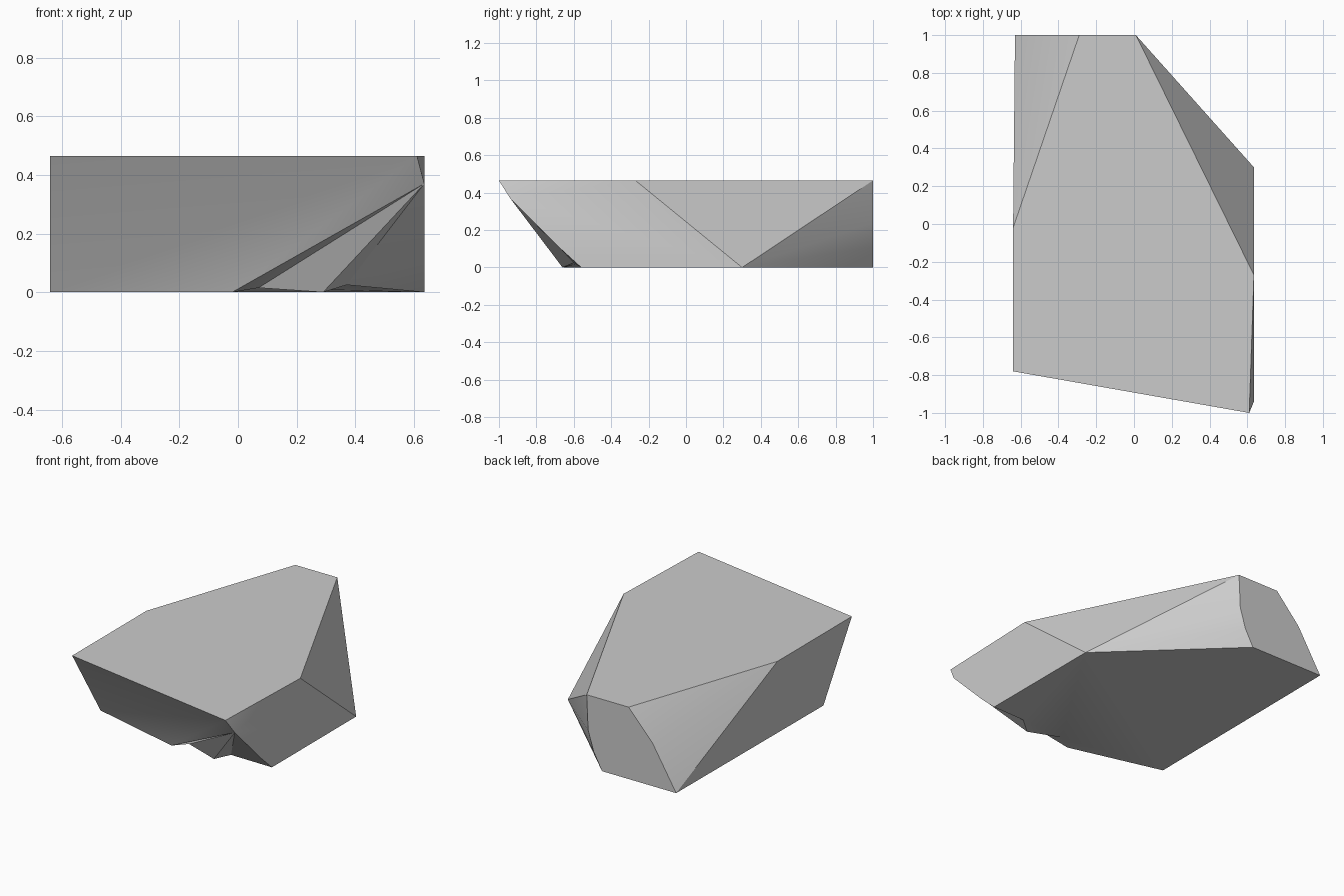
import bpy
import bmesh
import math

# Remove the default object
default = bpy.data.objects.get("Cube")
if default:
    bpy.data.objects.remove(default, do_unlink=True)

# One flat stone colour
stone = bpy.data.materials.new("stone grey")
stone.use_nodes = True
grey = (0.6, 0.6, 0.6, 1)
stone.diffuse_color = grey
stone.node_tree.nodes["Principled BSDF"].inputs["Base Color"].default_value = grey

TOP = 0.465
LEFT, RIGHT = -0.64, 0.635

# Corners of the rock, grouped by where they lie
corners = {
    # flat top outline
    "top_front_a": (LEFT, -0.78, TOP),
    "top_front_b": (0.61, -1, TOP),
    "top_side_b": (RIGHT, -0.27, TOP),
    "top_back_b": (0.01, 1, TOP),
    "top_back_a": (-0.29, 1, TOP),
    "top_side_a": (LEFT, -0.02, TOP),
    # worn edges of the back face
    "back_b_high": (0, 1, 0.24),
    "back_b_low": (-0.04, 1, 0.11),
    "back_a_mid": (-0.46, 1, 0.28),
    # worn edge of the front corner
    "nose": (RIGHT, -0.94, 0.37),
    "chin": (RIGHT, -0.67, 0.1),
    # base outline, with chips along the front
    "base_back_b": (-0.1, 1, 0),
    "base_back_a": (-0.63, 1, 0),
    "base_front_a": (LEFT, -0.49, 0),
    "chip_1": (-0.02, -0.65, 0),
    "notch_1": (0.07, -0.6, 0.015),
    "chip_2": (0.29, -0.66, 0),
    "notch_2": (0.37, -0.6, 0.025),
    "base_front_b": (RIGHT, -0.56, 0),
    "base_side_b": (RIGHT, 0.3, 0),
}

bm = bmesh.new()
verts = {name: bm.verts.new(co) for name, co in corners.items()}


def face(names):
    bm.faces.new([verts[n] for n in names.split()])


def fan(hub, rim):
    """Triangles from one corner to each step of a chain of corners."""
    rim = rim.split()
    for a, b in zip(rim, rim[1:]):
        face(f"{hub} {a} {b}")


# Top and base
face("top_front_a top_front_b top_side_b top_back_b top_back_a top_side_a")
face("base_back_b base_back_a base_front_a chip_1 notch_1 chip_2 notch_2 "
     "base_front_b base_side_b")

# Back face and the broken facets beside it
face("top_back_b top_back_a back_a_mid base_back_a base_back_b back_b_low back_b_high")
fan("top_side_a", "top_back_a back_a_mid base_back_a")
fan("base_side_b", "top_back_b back_b_high back_b_low base_back_b")
face("top_back_b top_side_b base_side_b")

# Sides
face("top_front_a top_side_a base_back_a base_front_a")
face("top_side_b top_front_b nose")
face("top_side_b nose chin base_front_b base_side_b")

# Sloping front with worn lower corner
fan("top_front_b", "top_front_a base_front_a chip_1 nose")
fan("nose", "chip_1 notch_1 chip_2 notch_2 chin")
face("chin notch_2 base_front_b")

bmesh.ops.recalc_face_normals(bm, faces=bm.faces[:])
mesh = bpy.data.meshes.new("rock")
bm.to_mesh(mesh)
bm.free()
mesh.materials.append(stone)

rock = bpy.data.objects.new("rock", mesh)
bpy.context.collection.objects.link(rock)
bpy.context.view_layer.objects.active = rock
rock.select_set(True)
bpy.ops.object.shade_smooth_by_angle(angle=math.radians(30))
